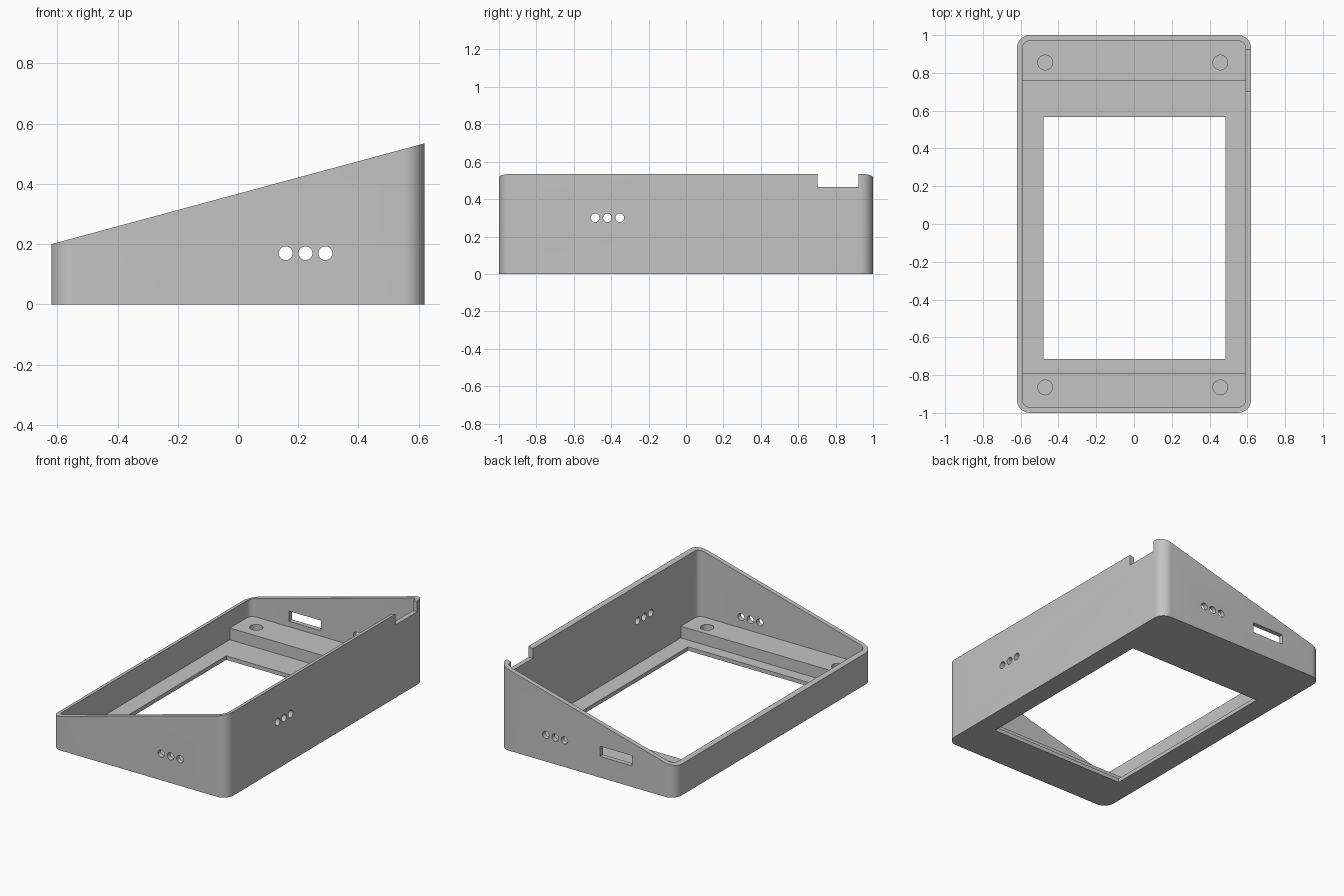
import bpy
import bmesh
from math import cos, sin, pi, radians
from mathutils import Matrix

if "Cube" in bpy.data.objects:
    bpy.data.objects.remove(bpy.data.objects["Cube"])

HALF_X, HALF_Y, WALL, FLOOR = 0.62, 1.0, 0.03, 0.025
LEDGE_TOP = 0.10

grey = bpy.data.materials.new("plain grey")
grey.use_nodes = True
grey.diffuse_color = (0.55, 0.55, 0.55, 1)
grey.node_tree.nodes["Principled BSDF"].inputs["Base Color"].default_value = grey.diffuse_color


def add_object(name, bm):
    bmesh.ops.recalc_face_normals(bm, faces=bm.faces)
    mesh = bpy.data.meshes.new(name)
    bm.to_mesh(mesh)
    bm.free()
    mesh.materials.append(grey)
    obj = bpy.data.objects.new(name, mesh)
    bpy.context.collection.objects.link(obj)
    return obj


def rounded_prism(name, hx, hy, radius, bottom, top, steps=12):
    """Upright rounded rectangle; top is a height function of x."""
    bm = bmesh.new()
    outline = []
    for quarter, (sx, sy) in enumerate([(1, 1), (-1, 1), (-1, -1), (1, -1)]):
        for i in range(steps + 1):
            a = (quarter + i / steps) * pi / 2
            outline.append((sx * (hx - radius) + radius * cos(a),
                            sy * (hy - radius) + radius * sin(a)))
    low = [bm.verts.new((x, y, bottom)) for x, y in outline]
    high = [bm.verts.new((x, y, top(x))) for x, y in outline]
    bm.faces.new(low)
    bm.faces.new(high)
    for i in range(len(low)):
        j = (i + 1) % len(low)
        bm.faces.new((low[i], low[j], high[j], high[i]))
    return add_object(name, bm)


def box(name, xs, ys, zs):
    bm = bmesh.new()
    bmesh.ops.create_cube(bm, size=1)
    for v in bm.verts:
        v.co = [r[0] if c < 0 else r[1] for c, r in zip(v.co, (xs, ys, zs))]
    return add_object(name, bm)


def drill(name, center, radius, depth, axis):
    bm = bmesh.new()
    turn = {"X": Matrix.Rotation(pi / 2, 4, "Y"),
            "Y": Matrix.Rotation(pi / 2, 4, "X"),
            "Z": Matrix.Identity(4)}[axis]
    bmesh.ops.create_cone(bm, cap_ends=True, segments=32, radius1=radius,
                          radius2=radius, depth=depth,
                          matrix=Matrix.Translation(center) @ turn)
    return add_object(name, bm)


def combine(target, tool, operation="DIFFERENCE"):
    tool.hide_render = True
    mod = target.modifiers.new("combine", "BOOLEAN")
    mod.operation = operation
    mod.solver = "EXACT"
    mod.object = tool
    bpy.context.view_layer.objects.active = target
    bpy.ops.object.modifier_apply(modifier=mod.name)
    bpy.data.objects.remove(tool)


# Sloped tray with a thin floor
case = rounded_prism("sloped_case", HALF_X, HALF_Y, 0.07, 0,
                     lambda x: 0.2 + (x + HALF_X) * 0.27)
combine(case, rounded_prism("cavity", HALF_X - WALL, HALF_Y - WALL, 0.04,
                            FLOOR, lambda x: 1))

# Mounting ledges at both ends, sunk into the walls
for ys in ((0.76, 0.972), (-0.972, -0.79)):
    combine(case, box("ledge", (-0.595, 0.595), ys, (0.01, LEDGE_TOP)), "UNION")

# Blind screw holes in the ledges
for x in (-0.47, 0.457):
    for y in (0.855, -0.865):
        combine(case, drill("screw_hole", (x, y, LEDGE_TOP), 0.039, 0.14, "Z"))

# Floor window
combine(case, box("window", (-0.48, 0.485), (-0.715, 0.567), (-0.1, 0.08)))

# Vent holes through front and back walls, and the tall side
for i in (-1, 0, 1):
    for y in (-HALF_Y, HALF_Y):
        combine(case, drill("end_vent", (0.224 + i * 0.066, y, 0.17), 0.023, 0.2, "Y"))
    combine(case, drill("side_vent", (HALF_X, -0.42 + i * 0.066, 0.3), 0.023, 0.2, "X"))

# Slot in the back wall and notch in the tall side's rim
combine(case, box("slot", (-0.32, -0.093), (0.9, 1.1), (0.135, 0.2)))
combine(case, box("notch", (0.55, 0.7), (0.703, 0.922), (0.465, 0.7)))

# Smooth corners, crisp edges
bpy.ops.object.select_all(action="DESELECT")
case.select_set(True)
bpy.context.view_layer.objects.active = case
bpy.ops.object.shade_smooth_by_angle(angle=radians(30))
